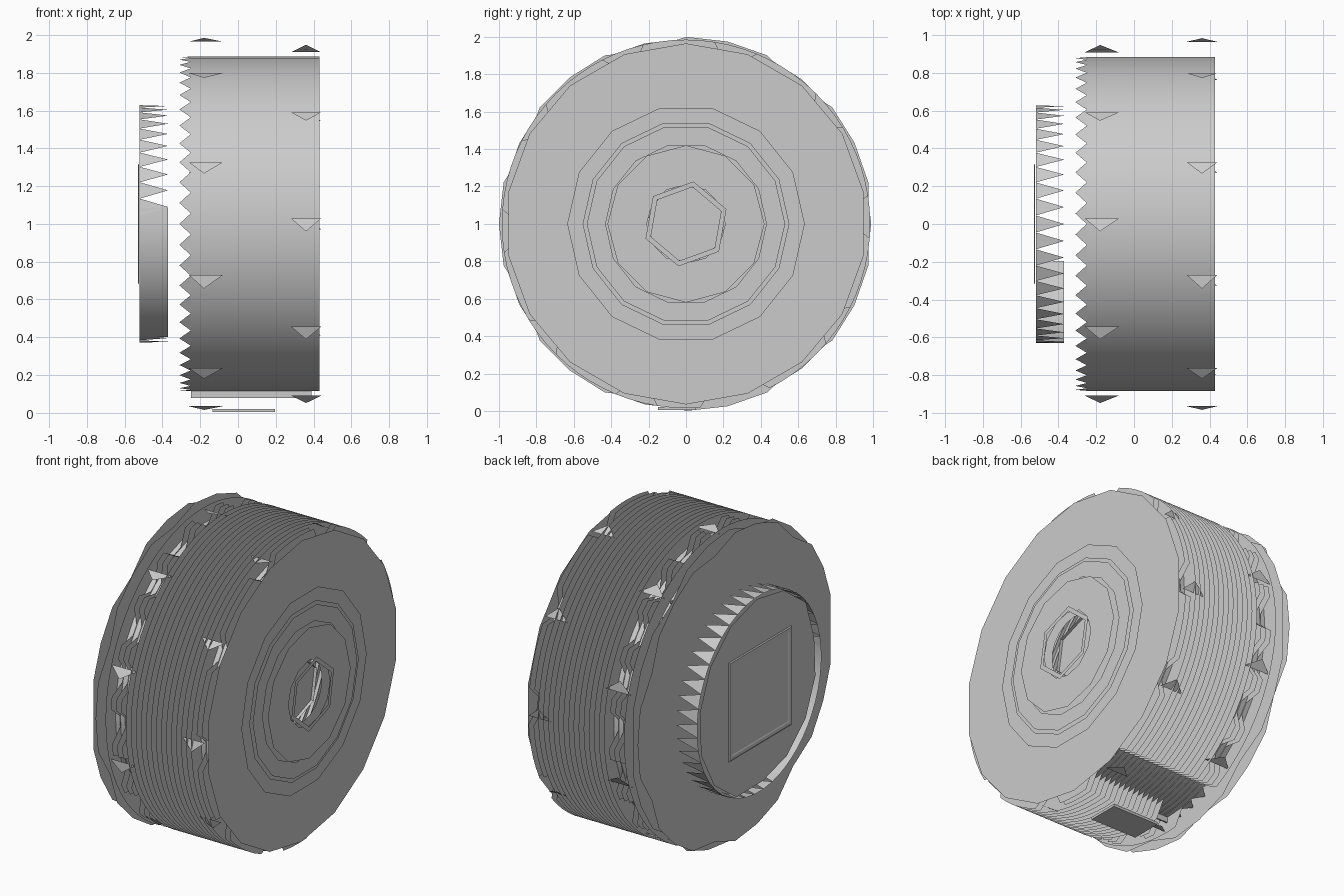
import bpy, bmesh, math
from math import sin, cos, pi, radians

if "Cube" in bpy.data.objects:
    bpy.data.objects.remove(bpy.data.objects["Cube"], do_unlink=True)

grey = bpy.data.materials.new("plain_grey")
grey.use_nodes = True
colour = (0.6, 0.6, 0.6, 1)
grey.diffuse_color = colour
grey.node_tree.nodes["Principled BSDF"].inputs["Base Color"].default_value = colour

AXIS = 1.0  # height of the wheel axle


def polar(x, r, a):
    return (x, r * cos(a), AXIS + r * sin(a))


def finish(name, bm, smooth=False):
    mesh = bpy.data.meshes.new(name)
    bm.to_mesh(mesh)
    bm.free()
    mesh.materials.append(grey)
    obj = bpy.data.objects.new(name, mesh)
    bpy.context.collection.objects.link(obj)
    if smooth:
        for other in bpy.context.selected_objects:
            other.select_set(False)
        obj.select_set(True)
        bpy.context.view_layer.objects.active = obj
        bpy.ops.object.shade_smooth_by_angle(angle=radians(30))
    return obj


def lathe(name, rows, sides, turn=0.0, smooth=False):
    """Sweep (x, radius) rows round the axle; a radius may be a function of the step."""
    bm = bmesh.new()
    loops = []
    for x, r in rows:
        loops.append([bm.verts.new(polar(x, r(i) if callable(r) else r,
                                         turn + 2 * pi * i / sides)) for i in range(sides)])
    for a, b in zip(loops, loops[1:]):
        for i in range(sides):
            j = (i + 1) % sides
            bm.faces.new((a[i], a[j], b[j], b[i]))
    return finish(name, bm, smooth)


def disc(name, x, r, sides, turn=0.0):
    bm = bmesh.new()
    loop = [bm.verts.new(polar(x, r(i) if callable(r) else r,
                               turn + 2 * pi * i / sides)) for i in range(sides)]
    face = bm.faces.new(loop if x > 0 else loop[::-1])
    bmesh.ops.triangulate(bm, faces=[face])
    return finish(name, bm)


def teeth(name, base, tip, r, count, skip=lambda a: False):
    """Row of triangular teeth lying on a cylinder."""
    bm = bmesh.new()
    step = 2 * pi / count
    for i in range(count):
        a = i * step
        if not skip(a):
            bm.faces.new([bm.verts.new(polar(*p)) for p in (
                (base, r, a - step / 2), (base, r, a + step / 2), (tip, r, a))])
    return finish(name, bm)


# Drum carrying the fins
lathe("drum", [(0.43, 0.885), (-0.25, 0.885)], 48, smooth=True)

# Thin stacked fins: notched near both rims, cut away at the foot
FINS, SIDES = 20, 80
for k in range(FINS):
    x = -0.25 + 0.68 * k / (FINS - 1)

    def edge(i, k=k):
        foot = 278 < i * 360 / SIDES < 296
        rear = 1 <= k <= 3 and i % 4 < 2
        front = k >= 18 and i % 8 < 2
        return 0.89 if foot or rear or front else 0.985
    lathe("fin", [(x, edge), (x, 0.86)], SIDES)

# Two back plates with uneven edges, and the toothed band before them
disc("back_plate", -0.35, lambda i: 0.94 if i % 4 == 2 else 0.99, 28)
disc("back_plate_inner", -0.31, lambda i: 0.95 if i % 4 == 0 else 1.0, 28)
teeth("drum_teeth", -0.25, -0.31, 0.885, 50)


# Hub: toothed wall, with one closed quarter low at the front
def closed(a):
    return radians(172) < a < radians(252)


teeth("hub_teeth", -0.52, -0.37, 0.63, 44, skip=closed)
bm = bmesh.new()
STEPS = 12
pairs = []
for i in range(STEPS + 1):
    a = radians(172 + 80 * i / STEPS)
    pairs.append([bm.verts.new(polar(x, 0.63, a)) for x in (-0.52, -0.37)])
for p, q in zip(pairs, pairs[1:]):
    bm.faces.new((p[0], q[0], q[1], p[1]))
finish("hub_wall", bm, smooth=True)

# Hub face with a shallow square frame
disc("hub_face", -0.525, lambda i: 0.57 if 6 <= i <= 10 else 0.62, 14, radians(10))
lathe("square_frame", [(-0.525, 0.45), (-0.53, 0.44), (-0.53, 0.41), (-0.527, 0.4)],
      4, radians(45))

# Front face: flat plate with a hexagonal socket and raised thin rings
lathe("face_plate", [(0.455, 0.965), (0.455, 0.2)], 18, radians(10))
lathe("face_outer_ring", [(0.468, 0.635), (0.468, 0.55)], 14)
lathe("face_middle_ring", [(0.475, 0.53), (0.475, 0.43)], 14)
lathe("face_cap", [(0.505, 0.42), (0.505, 0.21)], 12)
lathe("socket_rim", [(0.53, 0.23), (0.53, 0.2)], 6, radians(20))
lathe("socket_wall", [(0.43, 0.2), (0.41, 0.2)], 6, radians(20))
disc("socket_floor", 0.41, 0.2, 6, radians(20))

# Triangular lugs along both rims
for name, a0, a1, mid, shift in (("rear_lug", -0.26, -0.08, -0.18, 0),
                                 ("front_lug", 0.28, 0.44, 0.36, 18)):
    bm = bmesh.new()
    for i in range(10):
        a = radians(36 * i + 18 + shift)
        corners = ((a0, 0.965, a - 0.03), (a1, 0.965, a - 0.03), (mid, 0.985, a + 0.04))
        bm.faces.new([bm.verts.new(polar(*c)) for c in corners])
    finish(name, bm)

# Foot: flat plate under the fins and an upright strip above it
for name, centre, size in (("foot_plate", (0.03, -0.05, 0.012), (0.33, 0.2, 0.016)),
                           ("foot_strip", (0.07, 0.0, 0.105), (0.64, 0.01, 0.05))):
    bm = bmesh.new()
    bmesh.ops.create_cube(bm, size=1)
    for v in bm.verts:
        v.co = [c + s * p for c, s, p in zip(centre, size, v.co)]
    finish(name, bm)
